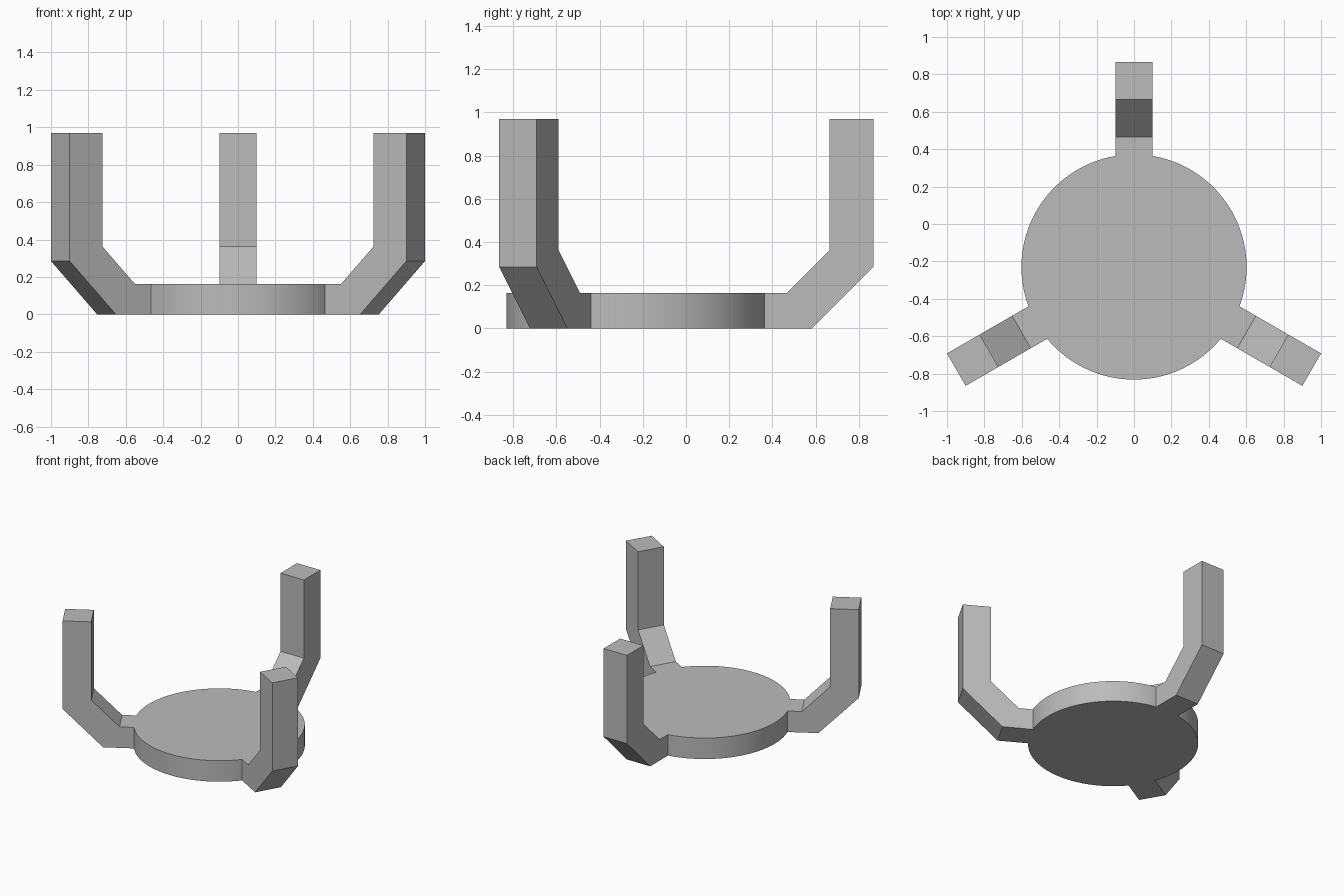
import bpy, bmesh
from math import cos, sin, pi, radians
from mathutils import Matrix

if "Cube" in bpy.data.objects:
    bpy.data.objects.remove(bpy.data.objects["Cube"])

CENTRE_Y = -0.23
RADIUS = 0.602
THICK = 0.163
ARM_WIDTH = 0.2

grey = bpy.data.materials.new("plain grey")
grey.use_nodes = True
colour = (0.5, 0.5, 0.5, 1)
grey.diffuse_color = colour
grey.node_tree.nodes["Principled BSDF"].inputs["Base Color"].default_value = colour


def extruded(name, outline, offset, matrix):
    """Solid made by extruding a closed outline along an offset, then placing it."""
    bm = bmesh.new()
    face = bm.faces.new([bm.verts.new(p) for p in outline])
    top = bmesh.ops.extrude_face_region(bm, geom=[face])["geom"]
    bmesh.ops.translate(bm, vec=offset, verts=[v for v in top if isinstance(v, bmesh.types.BMVert)])
    bmesh.ops.recalc_face_normals(bm, faces=bm.faces)
    bm.transform(matrix)
    mesh = bpy.data.meshes.new(name)
    bm.to_mesh(mesh)
    bm.free()
    mesh.materials.append(grey)
    obj = bpy.data.objects.new(name, mesh)
    bpy.context.collection.objects.link(obj)
    return obj


place = Matrix.Translation((0, CENTRE_Y, 0))

# Round base plate
n = 96
circle = [(RADIUS * cos(2 * pi * i / n), RADIUS * sin(2 * pi * i / n), 0) for i in range(n)]
base = extruded("base_disc", circle, (0, 0, THICK), place)
bpy.context.view_layer.objects.active = base
base.select_set(True)
bpy.ops.object.shade_smooth_by_angle(angle=radians(30))

# Three bent arms: side profile as (distance from centre, height)
profile = [(0.59, 0), (0.812, 0), (1.097, 0.285), (1.097, 0.97),
           (0.895, 0.97), (0.895, 0.363), (0.695, THICK), (0.59, THICK)]
outline = [(-ARM_WIDTH / 2, r, z) for r, z in profile]
for name, angle in (("back_arm", 0), ("front_right_arm", 120), ("front_left_arm", 240)):
    extruded(name, outline, (ARM_WIDTH, 0, 0), place @ Matrix.Rotation(radians(angle), 4, "Z"))
